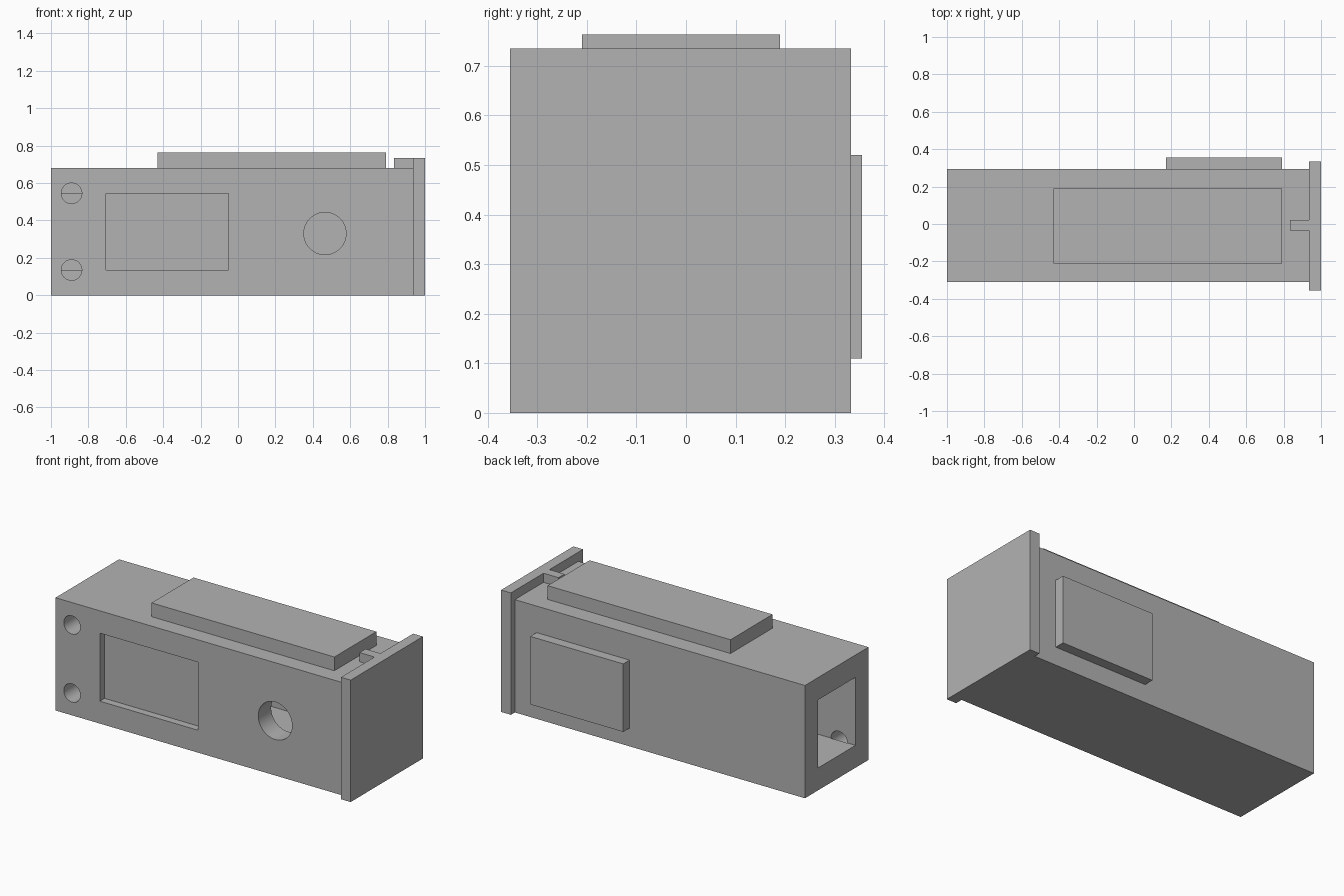
import bpy
import bmesh
import math
from mathutils import Matrix

cube = bpy.data.objects.get("Cube")
if cube:
    bpy.data.objects.remove(cube, do_unlink=True)

grey = bpy.data.materials.new("plain_grey")
grey.use_nodes = True
grey.diffuse_color = (0.45, 0.45, 0.45, 1)
grey.node_tree.nodes["Principled BSDF"].inputs["Base Color"].default_value = grey.diffuse_color


def add_object(name, bm):
    mesh = bpy.data.meshes.new(name)
    bm.to_mesh(mesh)
    bm.free()
    mesh.materials.append(grey)
    obj = bpy.data.objects.new(name, mesh)
    bpy.context.collection.objects.link(obj)
    return obj


def box(name, x, y, z):
    """Box from (min, max) pairs on each axis."""
    bm = bmesh.new()
    bmesh.ops.create_cube(bm, size=1)
    for v in bm.verts:
        v.co = [(a + b) / 2 + c * (b - a) for (a, b), c in zip((x, y, z), v.co)]
    return add_object(name, bm)


def rod(name, x, z, radius, y):
    """Cylinder running along y."""
    bm = bmesh.new()
    place = Matrix.Translation((x, sum(y) / 2, z)) @ Matrix.Rotation(math.pi / 2, 4, "X")
    bmesh.ops.create_cone(bm, cap_ends=True, segments=48, radius1=radius,
                          radius2=radius, depth=y[1] - y[0], matrix=place)
    return add_object(name, bm)


def activate(obj):
    bpy.ops.object.select_all(action="DESELECT")
    obj.select_set(True)
    bpy.context.view_layer.objects.active = obj


def cut(target, cutter):
    cutter.hide_render = True
    mod = target.modifiers.new("cut", "BOOLEAN")
    mod.operation = "DIFFERENCE"
    mod.solver = "EXACT"
    mod.object = cutter
    activate(target)
    bpy.ops.object.modifier_apply(modifier=mod.name)
    bpy.data.objects.remove(cutter, do_unlink=True)


# Main square tube, open at one end
FRONT, BACK = -0.31, 0.295
CAVITY_Z = (0.135, 0.545)
body = box("body", (-1, 0.935), (FRONT, BACK), (0, 0.68))
cut(body, box("cavity_cutter", (-1.1, 0.95), (-0.187, 0.172), CAVITY_Z))

# Shallow front recess, button hole and pin holes through the front wall
wall = (FRONT - 0.1, -0.185)
cut(body, box("recess_cutter", (-0.705, -0.05), (FRONT - 0.1, FRONT + 0.045), CAVITY_Z))
cut(body, rod("button_hole_cutter", 0.465, 0.33, 0.113, wall))
for z in CAVITY_Z:
    cut(body, rod("pin_hole_cutter", -0.89, z, 0.055, wall))
activate(body)
bpy.ops.object.shade_smooth_by_angle(angle=math.radians(30))

# Raised pads on the top and the back
box("top_pad", (-0.43, 0.79), (-0.21, 0.19), (0.68, 0.763))
box("back_pad", (0.17, 0.79), (BACK, 0.355), (0.11, 0.52))

# End plate with its locating tab
box("end_plate", (0.935, 1), (-0.355, 0.333), (0, 0.735))
box("end_plate_tab", (0.835, 0.935), (-0.035, 0.022), (0.68, 0.735))
